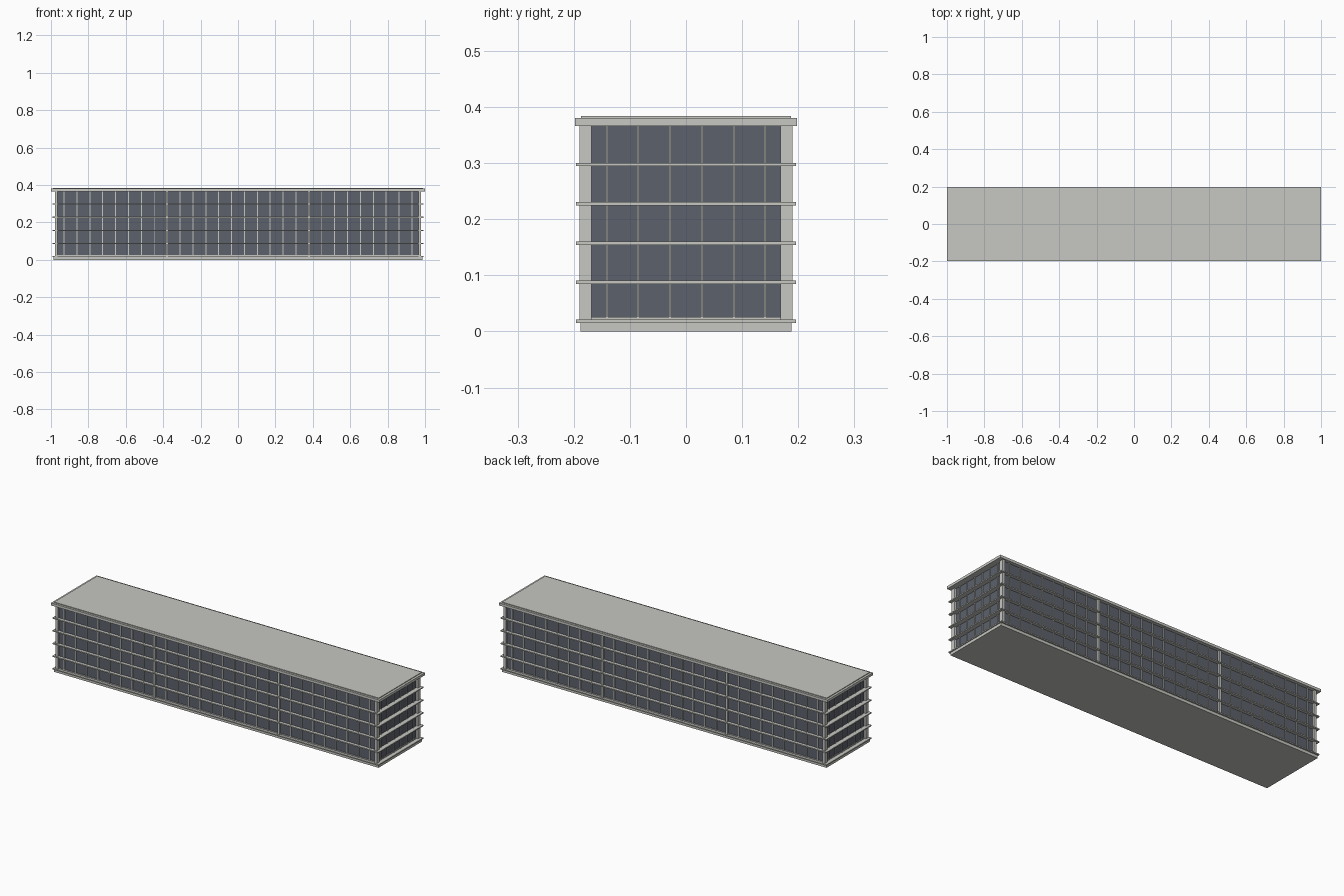
import bpy, bmesh

if "Cube" in bpy.data.objects:
    bpy.data.objects.remove(bpy.data.objects["Cube"])


def material(name, rgb):
    m = bpy.data.materials.new(name)
    m.diffuse_color = (*rgb, 1)
    m.use_nodes = True
    m.node_tree.nodes["Principled BSDF"].inputs["Base Color"].default_value = m.diffuse_color
    return m


concrete = material("pale concrete", (0.57, 0.57, 0.54))
glass = material("dark glass", (0.107, 0.12, 0.147))


def boxes(name, mat, items):
    """One object from boxes given as (cx, cy, z0, z1, half_x, half_y)."""
    bm = bmesh.new()
    for cx, cy, z0, z1, hx, hy in items:
        for v in bmesh.ops.create_cube(bm, size=2)["verts"]:
            v.co.x = cx + v.co.x * hx
            v.co.y = cy + v.co.y * hy
            v.co.z = (z0 + z1) / 2 + v.co.z * (z1 - z0) / 2
    me = bpy.data.meshes.new(name)
    bm.to_mesh(me)
    bm.free()
    me.materials.append(mat)
    ob = bpy.data.objects.new(name, me)
    bpy.context.collection.objects.link(ob)
    return ob


Z0, Z1 = 0.02, 0.367
SIDES = (-1, 1)
PITCH = 0.0689

# Glazed core
boxes("glass_walls", glass, [(0, 0, Z0, Z1, 0.967, 0.179)])

# Base, with a slightly wider lip on top, and the sill under the glass
boxes("base", concrete, [(0, 0, 0, 0.016, 0.987, 0.188)])
boxes("base_lip", concrete, [(0, 0, 0.015, 0.021, 0.992, 0.196)])
boxes("sill", concrete, [(0, 0, 0.02, 0.026, 0.970, 0.182)])

# Floor ledges
boxes("floor_ledges", concrete,
      [(0, 0, 0.0845 + 0.07 * i, 0.0905 + 0.07 * i, 0.992, 0.196) for i in range(4)])

# Roof slab and raised roof surface
boxes("roof_slab", concrete, [(0, 0, 0.366, 0.38, 1.0, 0.198)])
boxes("roof_top", concrete, [(0, 0, 0.379, 0.384, 0.988, 0.187)])

# Corner columns and the two heavier columns on each long side
boxes("corner_columns", concrete,
      [(sx * 0.971, sy * 0.179, Z0, Z1, 0.007, 0.011) for sx in SIDES for sy in SIDES])
boxes("side_columns", concrete,
      [(sx * 5.5 * PITCH, sy * 0.181, Z0, Z1, 0.006, 0.009) for sx in SIDES for sy in SIDES])

# Thin mullions on the long sides and on the ends
boxes("long_side_mullions", concrete,
      [(sx * (k + 0.5) * PITCH, sy * 0.180, Z0, Z1, 0.0025, 0.004)
       for k in range(14) if k != 5 for sx in SIDES for sy in SIDES])
boxes("end_mullions", concrete,
      [(sx * 0.968, sy * y, Z0, Z1, 0.004, 0.0017)
       for y in (0.0285, 0.0855, 0.141) for sx in SIDES for sy in SIDES])
